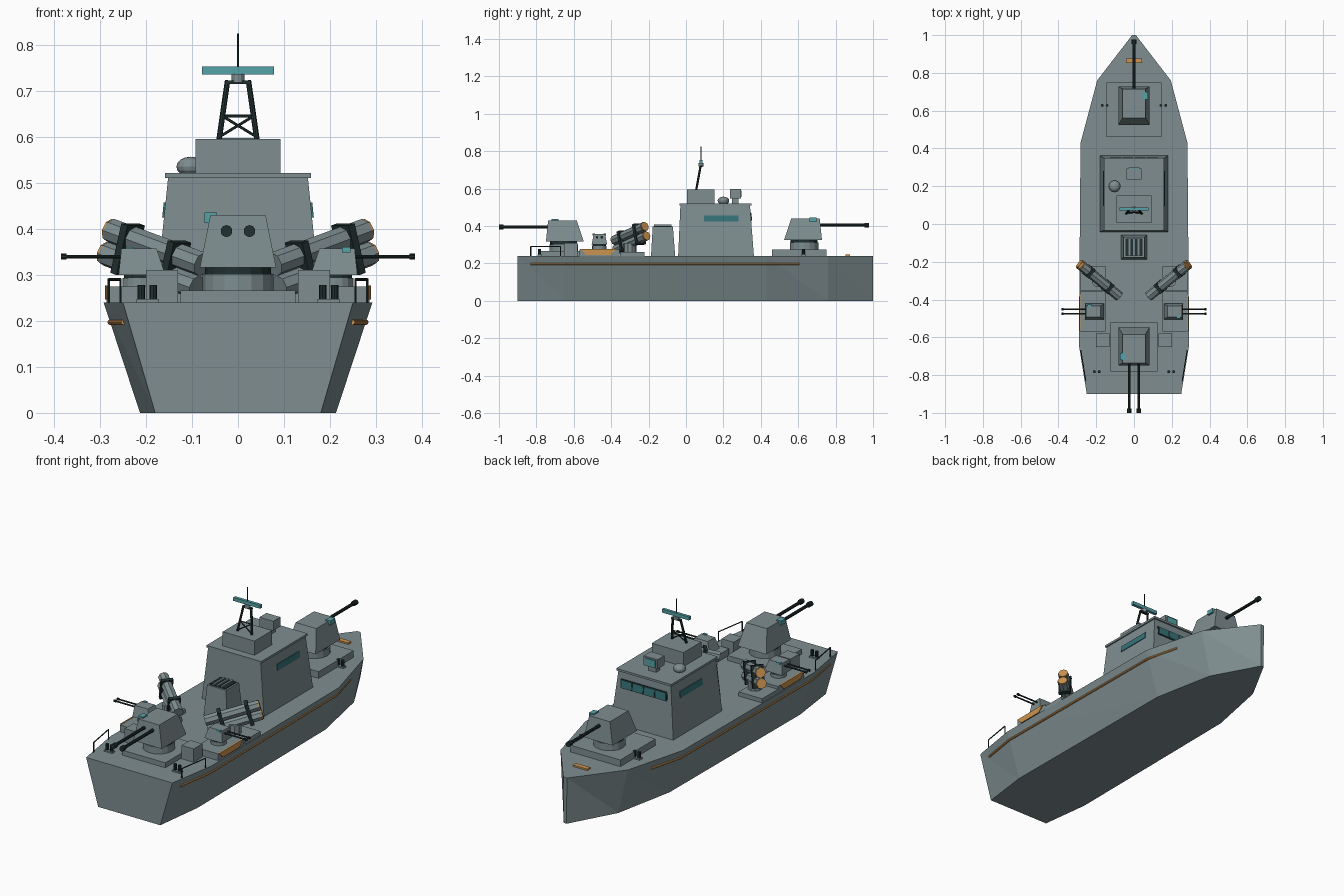
import bpy, bmesh
from math import pi, atan2
from mathutils import Matrix, Vector

if "Cube" in bpy.data.objects:
    bpy.data.objects.remove(bpy.data.objects["Cube"])


def material(name, rgb):
    m = bpy.data.materials.new(name)
    m.use_nodes = True
    m.diffuse_color = (*rgb, 1)
    m.node_tree.nodes["Principled BSDF"].inputs["Base Color"].default_value = (*rgb, 1)
    return m


GRAY = material("naval_gray", (0.21, 0.27, 0.28))
DARK = material("dark_metal", (0.016, 0.03, 0.03))
ORANGE = material("orange_trim", (0.6, 0.29, 0.08))
TEAL = material("sensor_teal", (0.09, 0.36, 0.39))
GLASS = material("window_glass", (0.035, 0.17, 0.19))
IDENT = Matrix.Identity(4)


def finish(name, bm, mat, M=IDENT):
    bmesh.ops.transform(bm, matrix=M, verts=bm.verts)
    bmesh.ops.recalc_face_normals(bm, faces=bm.faces)
    me = bpy.data.meshes.new(name)
    bm.to_mesh(me)
    bm.free()
    me.materials.append(mat)
    ob = bpy.data.objects.new(name, me)
    bpy.context.collection.objects.link(ob)
    return ob


def loft(name, rings, mat, M=IDENT):
    """Skin between rings of equal size and cap both ends."""
    bm = bmesh.new()
    vs = [[bm.verts.new(p) for p in r] for r in rings]
    n = len(rings[0])
    for a, b in zip(vs, vs[1:]):
        for i in range(n):
            j = (i + 1) % n
            bm.faces.new((a[i], a[j], b[j]))
            bm.faces.new((a[i], b[j], b[i]))
    bm.faces.new(vs[0])
    bm.faces.new(vs[-1])
    bmesh.ops.dissolve_limit(bm, angle_limit=0.001, verts=bm.verts, edges=bm.edges)
    return finish(name, bm, mat, M)


def taper(name, low, high, z0, z1, mat, M=IDENT):
    """Block with a (x0, x1, y0, y1) rectangle at each height."""
    def ring(r, z):
        return [(r[0], r[2], z), (r[1], r[2], z), (r[1], r[3], z), (r[0], r[3], z)]
    return loft(name, [ring(low, z0), ring(high, z1)], mat, M)


def box(name, x0, x1, y0, y1, z0, z1, mat, M=IDENT):
    r = (x0, x1, y0, y1)
    return taper(name, r, r, z0, z1, mat, M)


def rod(name, p, q, r, mat, M=IDENT, sides=8, r2=None):
    p, q = Vector(p), Vector(q)
    d = q - p
    bm = bmesh.new()
    bmesh.ops.create_cone(bm, cap_ends=True, segments=sides, radius1=r,
                          radius2=r if r2 is None else r2, depth=d.length)
    T = Matrix.Translation((p + q) / 2) @ d.to_track_quat('Z', 'Y').to_matrix().to_4x4()
    return finish(name, bm, mat, M @ T)


# Hull: (y, half width at deck, half width at bottom)
DECK = 0.24
stations = [(-0.9, 0.25, 0.18), (-0.64, 0.292, 0.213), (0.43, 0.283, 0.206),
            (0.76, 0.195, 0.14), (1.0, 0.01, 0.008)]
loft("hull", [[(-b, y, 0), (-t, y, DECK), (t, y, DECK), (b, y, 0)]
              for y, t, b in stations], GRAY)


def hull_x(y, z):
    for (ya, ta, ba), (yb, tb, bb) in zip(stations, stations[1:]):
        if ya <= y <= yb:
            f = (y - ya) / (yb - ya)
            low, top = ba + (bb - ba) * f, ta + (tb - ta) * f
            return low + (top - low) * z / DECK


# Deck platforms and bow plate
box("fore_platform", -0.145, 0.145, 0.46, 0.75, DECK, 0.275, GRAY)
box("aft_platform", -0.125, 0.125, -0.78, -0.52, DECK, 0.266, GRAY)
box("bow_plate", -0.042, 0.042, 0.852, 0.877, DECK, 0.248, ORANGE)

# Bridge with roof slab, upper house and funnel
taper("bridge", (-0.18, 0.18, -0.042, 0.363), (-0.152, 0.152, -0.03, 0.342), DECK, 0.51, GRAY)
box("bridge_roof", -0.159, 0.159, -0.035, 0.35, 0.51, 0.521, GRAY)
box("upper_house", -0.092, 0.092, 0.005, 0.152, 0.521, 0.595, GRAY)
taper("funnel", (-0.068, 0.068, -0.187, -0.058), (-0.055, 0.055, -0.178, -0.07), DECK, 0.397, GRAY)
box("funnel_grille", -0.046, 0.046, -0.17, -0.078, 0.397, 0.401, DARK)
for i in range(3):
    x = (i - 1) * 0.023
    box("funnel_slat", x - 0.005, x + 0.005, -0.17, -0.078, 0.401, 0.407, GRAY)


# Bridge windows, leaning with the walls
def side_x(z):
    return 0.18 - (z - DECK) * 0.104


def front_y(z):
    return 0.363 - (z - DECK) * 0.078


def front_plate(name, x0, x1, z0, z1, out, mat):
    a, b = front_y(z0), front_y(z1)
    taper(name, (x0, x1, a - 0.002, a + out), (x0, x1, b - 0.002, b + out), z0, z1, mat)


for s in (-1, 1):
    lo, hi = [sorted((s * (side_x(z) - 0.002), s * (side_x(z) + 0.004))) for z in (0.425, 0.457)]
    taper("side_window", (*lo, 0.095, 0.28), (*hi, 0.095, 0.28), 0.425, 0.457, GLASS)
front_plate("window_frame", -0.135, 0.135, 0.425, 0.473, 0.002, DARK)
for i in range(4):
    x = (i - 1.5) * 0.066
    front_plate("front_window", x - 0.029, x + 0.029, 0.43, 0.468, 0.005, GLASS)

# Roof sensor and radome
box("sensor_post", -0.022, 0.022, 0.245, 0.28, 0.521, 0.548, GRAY)
box("sensor_head", -0.04, 0.04, 0.235, 0.293, 0.548, 0.597, GRAY)
box("sensor_face", -0.03, 0.03, 0.293, 0.298, 0.555, 0.59, TEAL)
rod("radome_base", (-0.103, 0.2, 0.521), (-0.103, 0.2, 0.531), 0.022, GRAY, sides=12)
dome = bmesh.new()
bmesh.ops.create_uvsphere(dome, u_segments=12, v_segments=8, radius=0.031)
finish("radome", dome, GRAY, Matrix.Translation((-0.103, 0.2, 0.535)) @ Matrix.Diagonal((1, 1, 0.7, 1)))

# Mast with cross braces, radar bar and aerial
def leg(s, z):
    f = (z - 0.595) / 0.125
    return Vector((s * (0.041 - 0.018 * f), 0.055 + 0.023 * f, z))


for s in (-1, 1):
    rod("mast_leg", leg(s, 0.595), leg(s, 0.722), 0.006, DARK)
    rod("mast_diagonal", leg(s, 0.6), leg(-s, 0.645), 0.003, DARK, sides=6)
rod("mast_crossbar", leg(-1, 0.645), leg(1, 0.645), 0.003, DARK, sides=6)
box("mast_head", -0.026, 0.026, 0.071, 0.087, 0.715, 0.722, DARK)
rod("radar_pivot", (0, 0.08, 0.718), (0, 0.08, 0.736), 0.014, GRAY, sides=12)
box("radar_bar", -0.078, 0.078, 0.072, 0.088, 0.735, 0.753, TEAL)
rod("aerial", (0, 0.08, 0.75), (0, 0.08, 0.825), 0.0025, DARK, sides=6)


# Gun turret, built facing +y about its own centre
def turret(name, x, y, z, turn, barrels, scale=1.0):
    M = Matrix.Translation((x, y, z)) @ Matrix.Rotation(turn, 4, 'Z') @ Matrix.Scale(scale, 4)
    rod(name + "_ring", (0, 0, 0), (0, 0, 0.036), 0.077, GRAY, M, 16)
    rod(name + "_collar", (0, 0, 0.036), (0, 0, 0.055), 0.072, DARK, M, 16)
    taper(name + "_house", (-0.083, 0.083, -0.108, 0.095), (-0.06, 0.06, -0.07, 0.083),
          0.05, 0.164, GRAY, M)
    box(name + "_sight", 0.046, 0.073, 0.028, 0.066, 0.147, 0.17, TEAL, M)
    for bx in barrels:
        rod(name + "_barrel", (bx, 0.07, 0.129), (bx, 0.335, 0.129), 0.008, DARK, M, 10)
        rod(name + "_muzzle", (bx, 0.322, 0.129), (bx, 0.346, 0.129), 0.013, DARK, M, 10)


TWIN = (-0.025, 0.025)
turret("fore_gun", 0, 0.632, 0.275, 0, (0,))
turret("aft_gun", 0, -0.654, 0.266, pi, TWIN)

# Parts repeated on both sides
for s in (-1, 1):
    side = "left" if s > 0 else "right"
    flip = Matrix.Scale(s, 4, (1, 0, 0))

    # Side gun on its platform, with an orange outer panel
    box(side + "_gun_platform", 0.15, 0.284, -0.57, -0.355, DECK, 0.275, GRAY, flip)
    loft(side + "_gun_panel", [[(x, -0.535, 0.246), (x, -0.4, 0.246), (x, -0.37, 0.277),
                                (x, -0.567, 0.277)] for x in (0.282, 0.289)], ORANGE, flip)
    turret(side + "_gun", s * 0.212, -0.463, 0.275, -s * pi / 2, TWIN, 0.5)
    box(side + "_locker", 0.13, 0.2, -0.652, -0.58, DECK, 0.31, GRAY, flip)

    # Missile launcher: two stacked tubes with straps, aimed outward and forward
    box(side + "_launcher_base", 0.15, 0.286, -0.352, -0.222, DECK, 0.262, GRAY, flip)
    rod(side + "_launcher_post", (0.19, -0.3, 0.26), (0.19, -0.3, 0.31), 0.035, GRAY, flip, 10)
    aim = flip @ Matrix.Translation((0.184, -0.297, 0.335)) @ \
        Matrix.Rotation(atan2(0.63, 0.775), 4, 'Z') @ Matrix.Rotation(-0.28, 4, 'Y')
    for h in (-0.026, 0.026):
        rod(side + "_launch_tube", (-0.135, 0, h), (0.13, 0, h), 0.027, GRAY, aim)
        rod(side + "_tube_cap", (0.13, 0, h), (0.136, 0, h), 0.025, ORANGE, aim)
    for u in (-0.06, 0.075):
        box(side + "_tube_strap", u - 0.009, u + 0.009, -0.03, 0.03, -0.056, 0.056, DARK, aim)

    # Mooring bollards
    for name, x, y, z in (("aft", 0.197, -0.782, DECK), ("fore", 0.155, 0.628, DECK)):
        box(f"{side}_{name}_bollard_base", x - 0.024, x + 0.024, y - 0.012, y + 0.012,
            z, z + 0.007, GRAY, flip)
        for d in (-0.013, 0.013):
            rod(f"{side}_{name}_bollard", (x + d, y, z), (x + d, y, z + 0.038), 0.008, DARK, flip)

    # Stern handrail
    feet = [Vector((hull_x(y, DECK) - 0.006, y, DECK)) for y in (-0.83, -0.67)]
    tops = [p + Vector((0, 0, 0.05)) for p in feet]
    for a, b in (*zip(feet, tops), tops):
        rod(side + "_handrail", a, b, 0.003, DARK, flip, 6)

    # Orange rubbing strake along the hull
    path = [(hull_x(y, 0.197), y, 0.197) for y in (-0.83, -0.64, 0.43, 0.605)]
    for a, b in zip(path, path[1:]):
        rod(side + "_strake", a, b, 0.006, ORANGE, flip)
